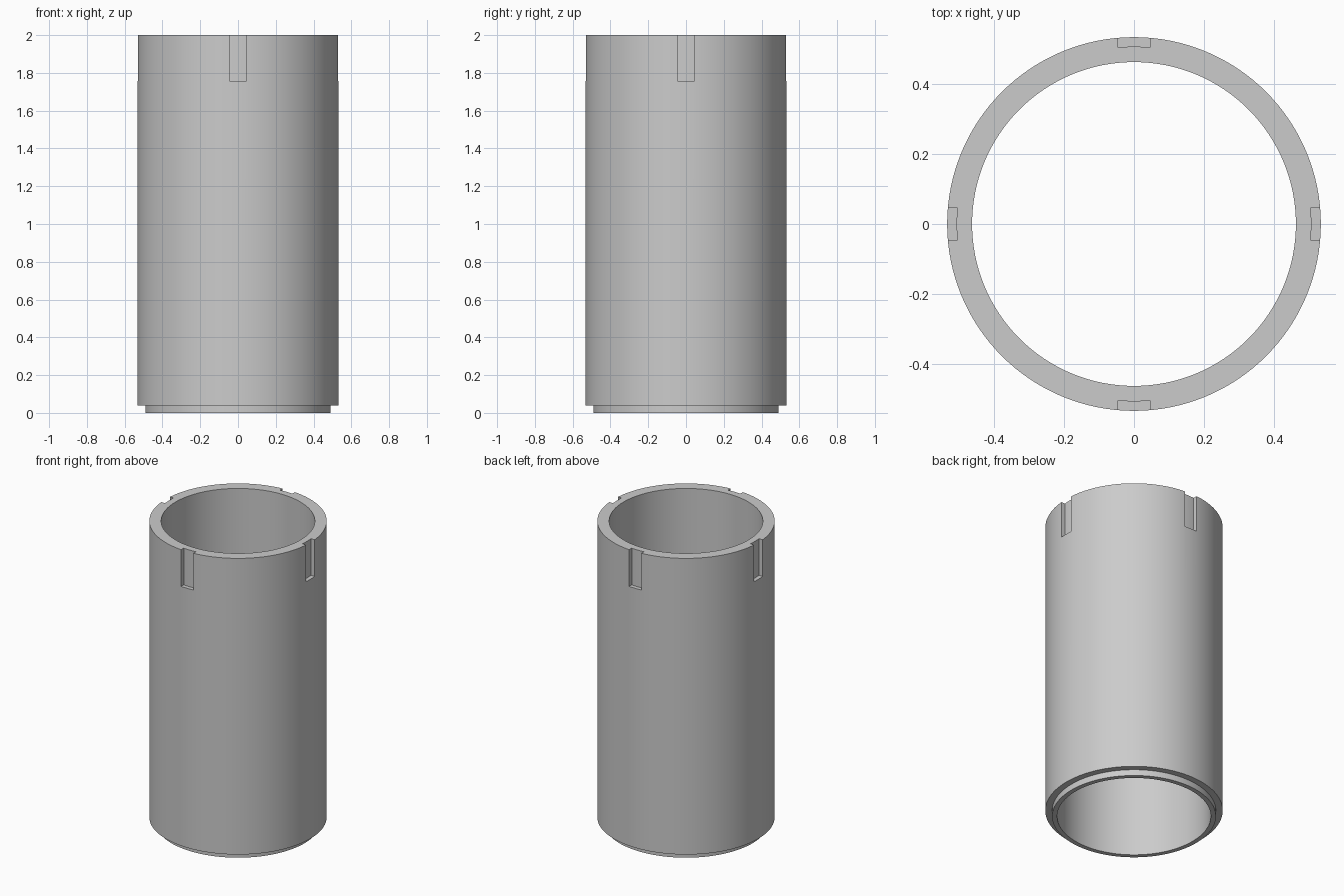
import bpy
import bmesh
import math

OUTER, INNER, LIP = 0.532, 0.461, 0.491
HEIGHT, LIP_HEIGHT = 2.0, 0.04
SLOT_FLOOR, SLOT_BOTTOM, SLOT_HALF = 0.505, 1.757, 0.045
SEGMENTS = 128

default = bpy.data.objects.get("Cube")
if default:
    bpy.data.objects.remove(default, do_unlink=True)

metal = bpy.data.materials.new("grey metal")
metal.use_nodes = True
grey = (0.6, 0.6, 0.6, 1)
metal.diffuse_color = grey
metal.node_tree.nodes["Principled BSDF"].inputs["Base Color"].default_value = grey


def make_object(name, bm):
    bmesh.ops.recalc_face_normals(bm, faces=bm.faces)
    mesh = bpy.data.meshes.new(name)
    bm.to_mesh(mesh)
    bm.free()
    mesh.materials.append(metal)
    obj = bpy.data.objects.new(name, mesh)
    bpy.context.collection.objects.link(obj)
    return obj


# Tube wall with a stepped lower lip, turned from its cross-section
profile = [(INNER, 0), (LIP, 0), (LIP, LIP_HEIGHT), (OUTER, LIP_HEIGHT),
           (OUTER, HEIGHT), (INNER, HEIGHT)]
bm = bmesh.new()
verts = [bm.verts.new((r, 0, z)) for r, z in profile]
edges = [bm.edges.new((v, verts[i - 1])) for i, v in enumerate(verts)]
bmesh.ops.spin(bm, geom=verts + edges, cent=(0, 0, 0), axis=(0, 0, 1),
               angle=math.tau, steps=SEGMENTS, use_merge=False)
bmesh.ops.remove_doubles(bm, verts=bm.verts, dist=1e-4)
tube = make_object("tube", bm)

# Four parallel-sided slot cutters with floors curved around the axis
bm = bmesh.new()
for quarter in range(4):
    turn = quarter * math.pi / 2
    outline = [(math.sqrt(SLOT_FLOOR**2 - y**2), y)
               for y in (SLOT_HALF * k / 3 for k in range(-3, 4))]
    outline += [(OUTER + 0.1, SLOT_HALF), (OUTER + 0.1, -SLOT_HALF)]
    c, s = math.cos(turn), math.sin(turn)
    face = bm.faces.new([bm.verts.new((x * c - y * s, x * s + y * c, SLOT_BOTTOM))
                         for x, y in outline])
    top = bmesh.ops.extrude_face_region(bm, geom=[face], use_keep_orig=True)["geom"]
    bmesh.ops.translate(bm, verts=[g for g in top if isinstance(g, bmesh.types.BMVert)],
                        vec=(0, 0, HEIGHT - SLOT_BOTTOM + 0.1))
cutter = make_object("slot_cutter", bm)
cutter.hide_render = True

# Cut the slots into the rim, then discard the cutter
cut = tube.modifiers.new("rim slots", "BOOLEAN")
cut.operation = "DIFFERENCE"
cut.solver = "EXACT"
cut.object = cutter
bpy.ops.object.select_all(action="DESELECT")
tube.select_set(True)
bpy.context.view_layer.objects.active = tube
bpy.ops.object.modifier_apply(modifier=cut.name)
bpy.data.objects.remove(cutter, do_unlink=True)
bpy.ops.object.shade_smooth_by_angle(angle=math.radians(30))
